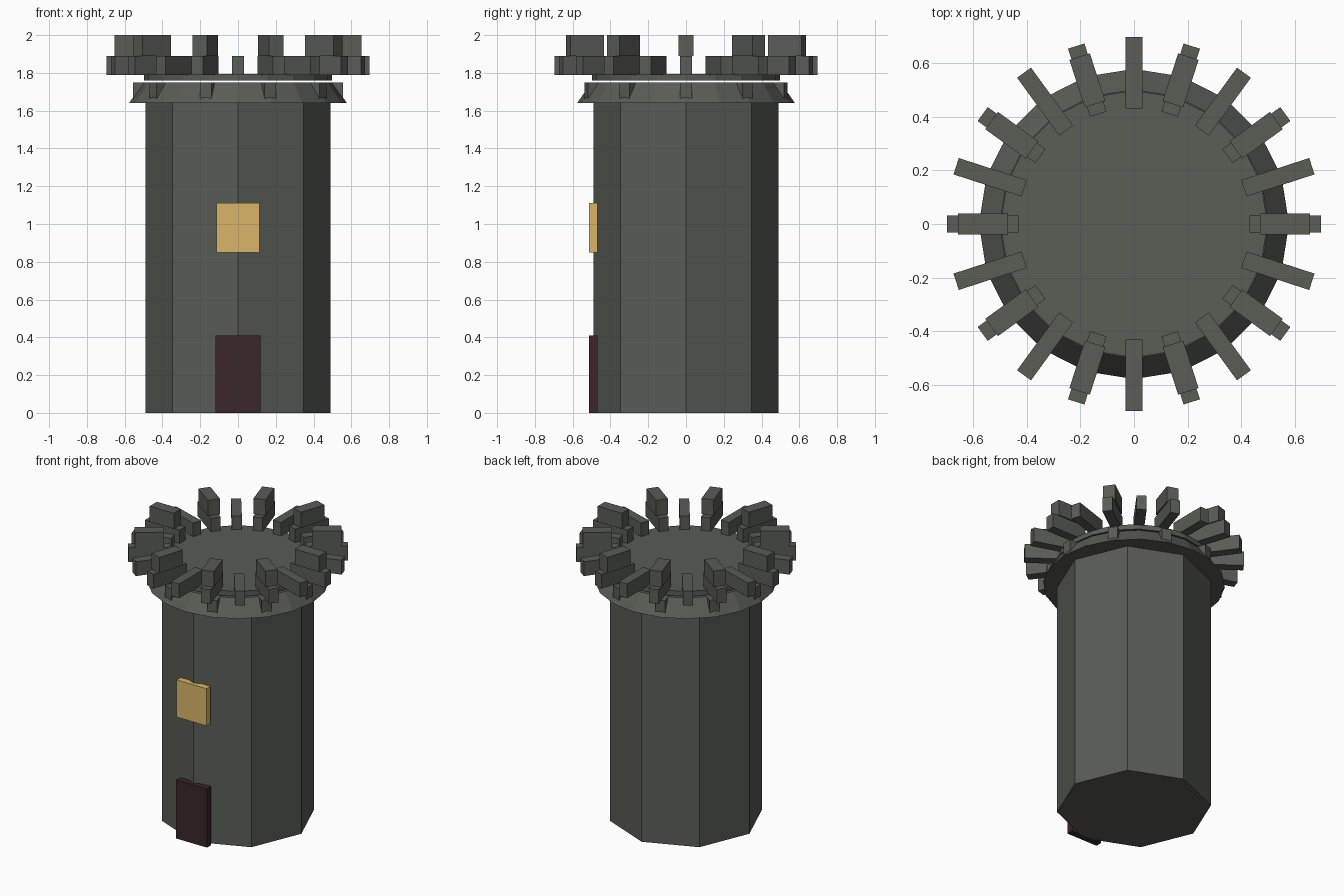
import bpy, math
from mathutils import Matrix

if "Cube" in bpy.data.objects:
    bpy.data.objects.remove(bpy.data.objects["Cube"])


def material(name, rgb):
    m = bpy.data.materials.new(name)
    m.diffuse_color = (*rgb, 1)
    m.use_nodes = True
    m.node_tree.nodes["Principled BSDF"].inputs["Base Color"].default_value = m.diffuse_color
    return m


STONE = material("dark stone", (0.100, 0.107, 0.090))
GOLD = material("window gold", (0.70, 0.47, 0.14))
WOOD = material("dark wood", (0.042, 0.019, 0.020))


def drum(name, sides, r_low, r_top, z0, z1):
    bpy.ops.mesh.primitive_cone_add(vertices=sides, radius1=r_low, radius2=r_top,
                                    depth=z1 - z0, location=(0, 0, (z0 + z1) / 2))
    ob = bpy.context.object
    ob.name = name
    ob.data.materials.append(STONE)
    return ob


def box(name, x0, x1, y0, y1, z0, z1, mat, angle=0):
    # box given by its limits, then swung round the tower axis
    bpy.ops.mesh.primitive_cube_add(size=1)
    ob = bpy.context.object
    ob.name = name
    ob.data.transform(Matrix.Rotation(angle, 4, 'Z')
                      @ Matrix.Translation(((x0 + x1) / 2, (y0 + y1) / 2, (z0 + z1) / 2))
                      @ Matrix.Diagonal((x1 - x0, y1 - y0, z1 - z0, 1)))
    ob.data.materials.append(mat)
    return ob


# octagonal shaft, flared collar and floating roof platform
drum("tower_shaft", 8, 0.49, 0.49, 0, 1.645)
drum("flared_collar", 20, 0.577, 0.50, 1.64, 1.75)
drum("roof_platform", 20, 0.497, 0.497, 1.76, 1.795)

# twenty radial battlement blocks; every other one carries a merlon and has a corbel below
for i in range(20):
    a = math.radians(18 * i)
    box("battlement_block", 0.43, 0.696, -0.032, 0.032, 1.79, 1.89, STONE, a)
    if i % 2 == 0:
        box("merlon", 0.469, 0.655, -0.04, 0.04, 1.89, 2.0, STONE, a)
        box("corbel", 0.45, 0.555, -0.032, 0.032, 1.655, 1.75, STONE, a)

# door and window slabs on the front corner
box("door", -0.12, 0.12, -0.513, -0.468, 0, 0.41, WOOD)
box("window", -0.115, 0.115, -0.513, -0.468, 0.85, 1.11, GOLD)
